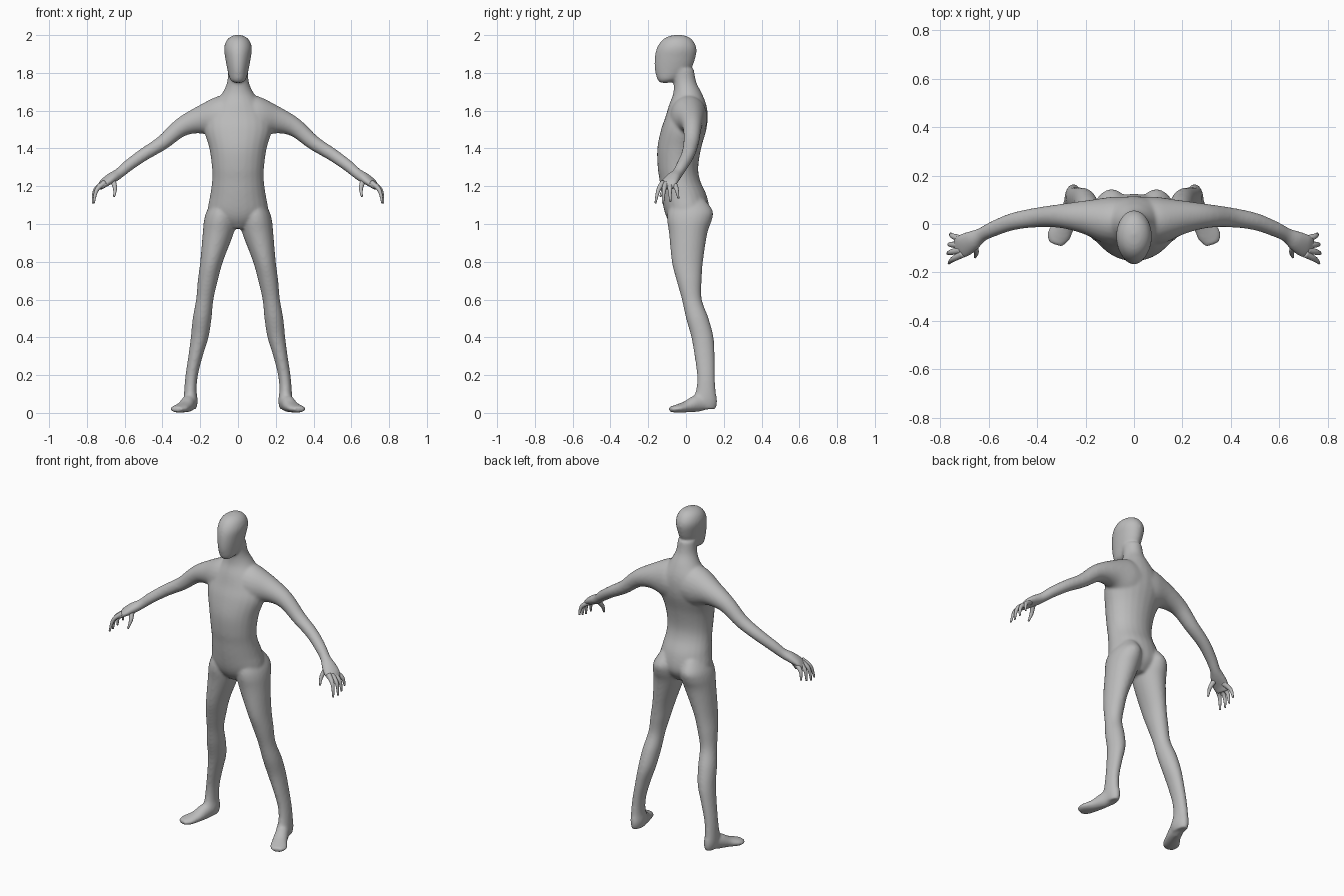
import bpy
import bmesh
import math
from mathutils import Vector

cube = bpy.data.objects.get("Cube")
if cube:
    bpy.data.objects.remove(cube, do_unlink=True)

grey = bpy.data.materials.new("plain grey")
grey.use_nodes = True
COLOR = (0.5, 0.5, 0.5, 1)
grey.diffuse_color = COLOR
grey.node_tree.nodes["Principled BSDF"].inputs["Base Color"].default_value = COLOR


def spline(rows, steps=5):
    """Smoothly interpolate rows of numbers."""
    out = []
    for i in range(len(rows) - 1):
        p0, p1, p2, p3 = (rows[max(0, min(len(rows) - 1, i + k))] for k in (-1, 0, 1, 2))
        for s in range(steps):
            t = s / steps
            out.append([b + t * (c - a) / 2 + t * t * (a - 2.5 * b + 2 * c - d / 2)
                        + t ** 3 * (1.5 * (b - c) + (d - a) / 2)
                        for a, b, c, d in zip(p0, p1, p2, p3)])
    return out + [list(rows[-1])]


def loft(bm, sections, side=1, sides=24):
    """Skin elliptical sections given as centre and two half axes."""
    rings = []
    for centre, u, v in sections:
        ring = []
        for k in range(sides):
            a = math.tau * k / sides
            p = centre + u * math.cos(a) + v * math.sin(a)
            ring.append(bm.verts.new((p.x * side, p.y, p.z)))
        rings.append(ring)
    for low, high in zip(rings, rings[1:]):
        for k in range(sides):
            n = (k + 1) % sides
            bm.faces.new((low[k], low[n], high[n], high[k]))
    bm.faces.new(rings[0])
    bm.faces.new(rings[-1])


def upright(rows):
    """Level sections from z, centre x, half width, front y, back y."""
    return [(Vector((x, (f + b) / 2, z)), Vector((w, 0, 0)), Vector((0, (b - f) / 2, 0)))
            for z, x, w, f, b in spline(rows)]


def limb(rows):
    """Sections square to a path, from x, y, z, half width, half height."""
    pts = spline(rows)
    out = []
    for i, p in enumerate(pts):
        t = Vector(pts[min(i + 1, len(pts) - 1)][:3]) - Vector(pts[max(i - 1, 0)][:3])
        u = Vector((0, 0, 1)).cross(t).normalized()
        out.append((Vector(p[:3]), u * p[3], t.normalized().cross(u) * p[4]))
    return out


def finish(bm, name):
    bmesh.ops.recalc_face_normals(bm, faces=bm.faces)
    for f in bm.faces:
        f.smooth = True
    mesh = bpy.data.meshes.new(name)
    bm.to_mesh(mesh)
    bm.free()
    mesh.materials.append(grey)
    ob = bpy.data.objects.new(name, mesh)
    bpy.context.collection.objects.link(ob)
    return ob


torso = [(0.975, 0, .05, -.06, .07), (1.02, 0, .13, -.095, .11), (1.07, 0, .16, -.115, .125),
         (1.15, 0, .148, -.13, .11), (1.23, 0, .137, -.14, .075), (1.3, 0, .138, -.15, .065),
         (1.4, 0, .152, -.152, .08), (1.5, 0, .18, -.132, .108), (1.57, 0, .17, -.108, .115),
         (1.63, 0, .13, -.09, .108), (1.69, 0, .085, -.068, .085), (1.75, 0, .058, -.066, .055),
         (1.82, 0, .053, -.08, .042)]
head = [(1.747, 0, .018, -.135, -.09), (1.765, 0, .042, -.152, -.04), (1.82, 0, .057, -.166, .025),
        (1.88, 0, .068, -.166, .05), (1.93, 0, .074, -.155, .056), (1.97, 0, .062, -.13, .038),
        (1.993, 0, .037, -.095, .008), (2.002, 0, .008, -.05, -.03)]
leg = [(1.13, .08, .05, -.07, .1), (1.07, .09, .075, -.095, .142), (1.02, .095, .085, -.1, .137),
       (.95, .105, .082, -.09, .113), (.8, .14, .06, -.075, .09), (.7, .16, .053, -.05, .083),
       (.6, .176, .046, -.022, .084), (.5, .19, .05, 0, .12), (.4, .203, .047, .028, .146),
       (.3, .225, .038, .045, .152), (.2, .245, .033, .058, .153), (.12, .252, .033, .053, .157),
       (.06, .25, .037, .03, .166), (.02, .25, .028, .045, .158)]
foot = [(.25, .12, .05, .03, .03), (.262, .06, .05, .038, .045), (.285, 0, .032, .043, .03),
        (.312, -.05, .022, .049, .021), (.325, -.085, .019, .03, .014)]
arm = [(0, .01, 1.56, .1, .12), (.1, .015, 1.56, .098, .117), (.2, .028, 1.55, .07, .074),
       (.3, .033, 1.512, .05, .05), (.4, .027, 1.43, .041, .039), (.5, .01, 1.367, .036, .034),
       (.58, -.02, 1.31, .032, .031), (.63, -.045, 1.268, .03, .028), (.67, -.07, 1.243, .043, .028),
       (.71, -.092, 1.215, .05, .021), (.735, -.1, 1.188, .043, .014)]

# Body: overlapping lofts fused into one soft skin
bm = bmesh.new()
loft(bm, upright(torso))
loft(bm, upright(head))
for side in (1, -1):
    loft(bm, upright(leg), side)
    loft(bm, limb(foot), side)
    loft(bm, limb(arm), side)
body = finish(bm, "body")
fuse = body.modifiers.new("fuse", 'REMESH')
fuse.mode = 'VOXEL'
fuse.voxel_size = 0.007
fuse.use_smooth_shade = True
soften = body.modifiers.new("soften", 'SMOOTH')
soften.factor = 0.5
soften.iterations = 14

# Fingers: tapered tubes curling down from the palm, as base, middle and tip
fingers = [((.705, -.122, 1.218), (.748, -.146, 1.18), (.764, -.162, 1.11)),
           ((.715, -.107, 1.213), (.757, -.117, 1.178), (.769, -.122, 1.108)),
           ((.715, -.086, 1.213), (.755, -.085, 1.178), (.765, -.083, 1.118)),
           ((.705, -.065, 1.218), (.748, -.05, 1.185), (.757, -.04, 1.135)),
           ((.665, -.085, 1.235), (.651, -.115, 1.19), (.656, -.137, 1.145))]
for label, side in (("left", 1), ("right", -1)):
    bm = bmesh.new()
    for joints in fingers:
        rows = [(*p, r, r) for p, r in zip(joints, (.016, .011, .005))]
        loft(bm, limb(rows), side, 12)
    finish(bm, label + "_fingers")
